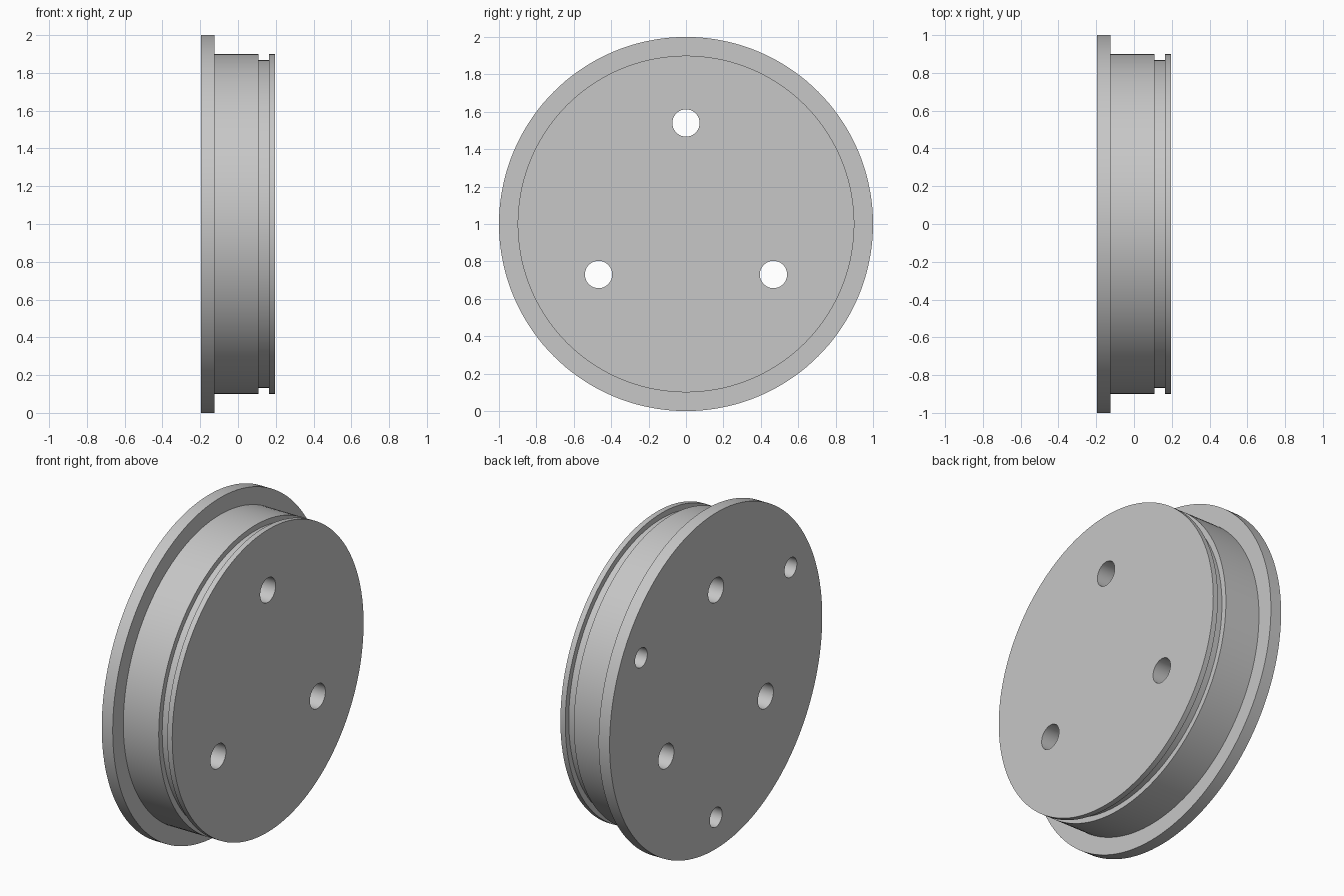
import bpy
import bmesh
from math import cos, sin, pi, radians
from mathutils import Matrix

if "Cube" in bpy.data.objects:
    bpy.data.objects.remove(bpy.data.objects["Cube"])

HALF = 0.197      # half of the thickness along x
CENTRE_Z = 1.0

grey = bpy.data.materials.new("plain grey")
grey.use_nodes = True
colour = (0.57, 0.57, 0.57, 1)
grey.diffuse_color = colour
grey.node_tree.nodes["Principled BSDF"].inputs["Base Color"].default_value = colour


def make_object(name, bm):
    bmesh.ops.recalc_face_normals(bm, faces=bm.faces)
    mesh = bpy.data.meshes.new(name)
    bm.to_mesh(mesh)
    bm.free()
    mesh.materials.append(grey)
    obj = bpy.data.objects.new(name, mesh)
    bpy.context.collection.objects.link(obj)
    return obj


def turned_part(name, profile, sides):
    """Solid of revolution about x from (x, radius) steps, with flat end caps."""
    bm = bmesh.new()
    rings = [[bm.verts.new((x, r * sin(2 * pi * i / sides),
                            CENTRE_Z + r * cos(2 * pi * i / sides)))
              for i in range(sides)] for x, r in profile]
    for a, b in zip(rings, rings[1:]):
        for i in range(sides):
            j = (i + 1) % sides
            bm.faces.new((a[i], a[j], b[j], b[i]))
    bm.faces.new(rings[0])
    bm.faces.new(rings[-1])
    return make_object(name, bm)


def hole_ring(name, start, end, radius, pitch, first_angle):
    """Three cylinders along x, evenly spaced round the axis."""
    bm = bmesh.new()
    for k in range(3):
        angle = first_angle + k * 2 * pi / 3
        place = Matrix.Translation(((start + end) / 2, pitch * sin(angle),
                                    CENTRE_Z + pitch * cos(angle)))
        bmesh.ops.create_cone(bm, cap_ends=True, segments=48, radius1=radius,
                              radius2=radius, depth=end - start,
                              matrix=place @ Matrix.Rotation(pi / 2, 4, "Y"))
    obj = make_object(name, bm)
    obj.hide_render = True
    return obj


# Flange, body, groove and end lip in one turned profile
disc = turned_part("flanged_disc", [
    (-HALF, 1.0), (-0.125, 1.0),
    (-0.125, 0.9), (0.108, 0.9),
    (0.108, 0.867), (0.165, 0.867),
    (0.165, 0.9), (HALF, 0.9)], 144)

# Through holes, and blind holes from the flange side
cutters = [
    hole_ring("through_hole_cutter", -0.4, 0.4, 0.073, 0.54, 0),
    hole_ring("blind_hole_cutter", -0.4, 0.05, 0.058, 0.812, pi / 3),
]

bpy.ops.object.select_all(action="DESELECT")
bpy.context.view_layer.objects.active = disc
disc.select_set(True)
for cutter in cutters:
    cut = disc.modifiers.new(cutter.name, "BOOLEAN")
    cut.operation = "DIFFERENCE"
    cut.solver = "EXACT"
    cut.object = cutter
    bpy.ops.object.modifier_apply(modifier=cut.name)
    bpy.data.objects.remove(cutter)

bpy.ops.object.shade_smooth_by_angle(angle=radians(30))
